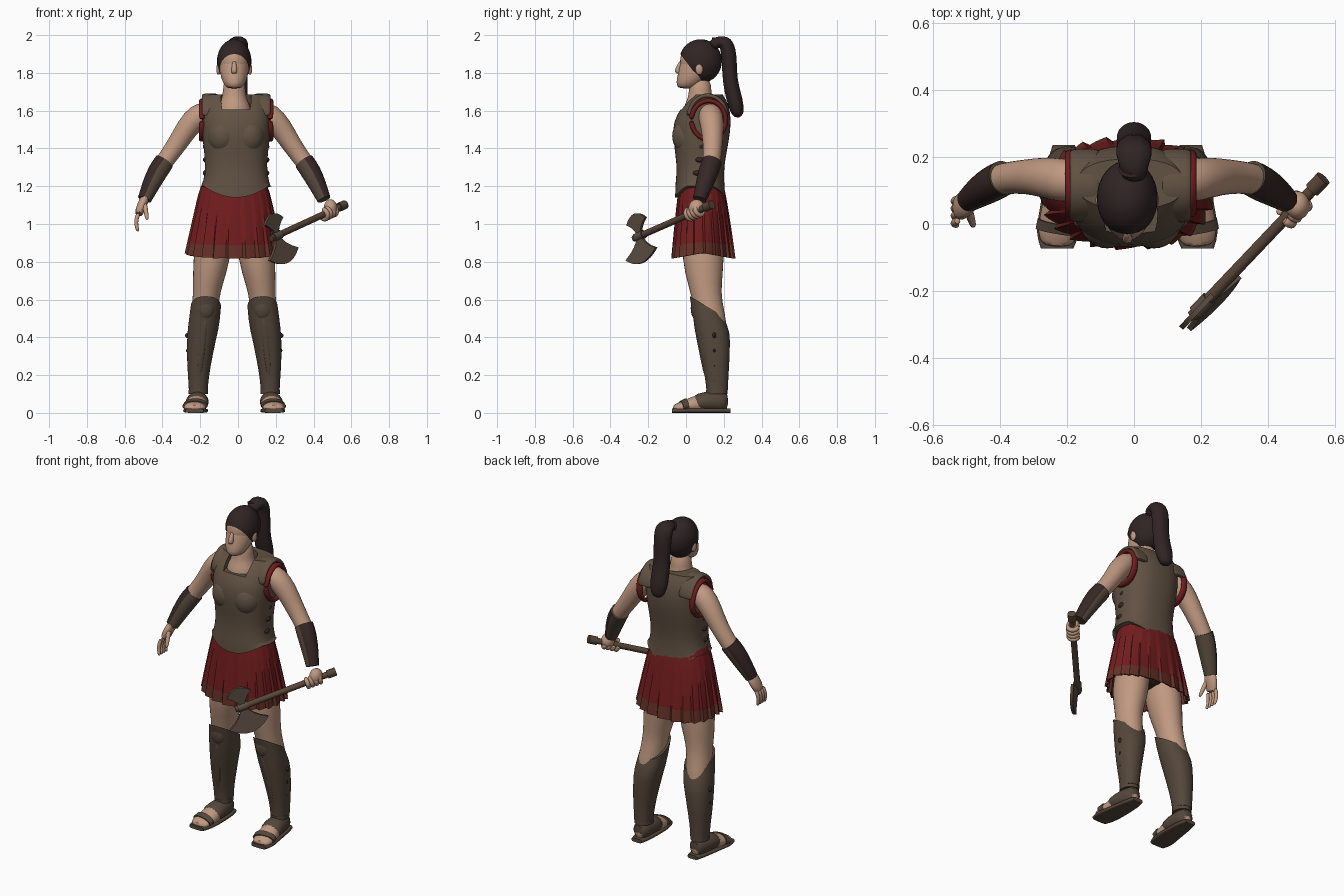
import bpy, bmesh, math
from mathutils import Vector

if "Cube" in bpy.data.objects:
    bpy.data.objects.remove(bpy.data.objects["Cube"])


def material(name, *rgb):
    m = bpy.data.materials.new(name)
    m.use_nodes = True
    m.diffuse_color = (*rgb, 1)
    m.node_tree.nodes["Principled BSDF"].inputs["Base Color"].default_value = (*rgb, 1)
    return m


SKIN = material("skin", .53, .32, .22)
LEATHER = material("leather_armour", .12, .084, .056)
BROWN = material("brown_leather", .09, .063, .043)
DARK = material("dark_leather", .036, .02, .018)
RED = material("red_cloth", .17, .012, .013)
HEM = material("hem_cloth", .13, .03, .02)
HAIR = material("dark_hair", .03, .018, .018)
METAL = material("axe_metal", .105, .073, .054)
WOOD = material("axe_wood", .1, .06, .04)

SIDES = ((1, "left"), (-1, "right"))
ACROSS, DEEP, UP = (1, 0, 0), (0, 1, 0), (0, 0, 1)
MID, CHEST = -.02, -.01


def finish(name, bm, mat, levels=0, mods=()):
    """Turn a bmesh into a smooth shaded object with its modifiers applied."""
    bmesh.ops.recalc_face_normals(bm, faces=bm.faces)
    mesh = bpy.data.meshes.new(name)
    bm.to_mesh(mesh)
    bm.free()
    mesh.materials.append(mat)
    ob = bpy.data.objects.new(name, mesh)
    bpy.context.collection.objects.link(ob)
    if levels:
        ob.modifiers.new("smooth", "SUBSURF").levels = levels
    for kind, settings in mods:
        mod = ob.modifiers.new(kind.lower(), kind)
        for key, value in settings.items():
            setattr(mod, key, value)
    bpy.ops.object.select_all(action="DESELECT")
    ob.select_set(True)
    bpy.context.view_layer.objects.active = ob
    if ob.modifiers:
        bpy.ops.object.convert(target="MESH")
    bpy.ops.object.shade_smooth_by_angle(angle=math.radians(40))
    return ob


def loft(name, rings, mat, ref=None, aspect=1, sides=16, power=2, levels=1,
         mods=(), cap=True, crisp=False, wave=None):
    """Skin rings (x, y, z, width[, depth]): level ones, or across the path if ref is given."""
    bm = bmesh.new()
    crease = bm.edges.layers.float.new("crease_edge")
    mids = [Vector(ring[:3]) for ring in rings]
    loops = []
    for i, (mid, ring) in enumerate(zip(mids, rings)):
        along = Vector(UP)
        if ref:
            along = (mids[min(i + 1, len(mids) - 1)] - mids[max(i - 1, 0)]).normalized()
        u = Vector(ref or DEEP)
        u = (u - along * u.dot(along)).normalized()
        v = along.cross(u)
        width = ring[3]
        depth = ring[4] if len(ring) > 4 else width * aspect
        loop = []
        for k in range(sides):
            angle = math.tau * k / sides
            c, s = math.cos(angle), math.sin(angle)
            swell = wave(k, i) if wave else 1
            dx = math.copysign(abs(c) ** (2 / power), c) * width * swell
            dy = math.copysign(abs(s) ** (2 / power), s) * depth * swell
            loop.append(bm.verts.new(mid + v * dx + u * dy))
        loops.append(loop)
    for low, high in zip(loops, loops[1:]):
        for k in range(sides):
            n = (k + 1) % sides
            bm.faces.new((low[k], low[n], high[n], high[k]))
    if cap:
        for end in (loops[0], loops[-1]):
            for edge in bm.faces.new(end).edges:
                edge[crease] = float(crisp)
    return finish(name, bm, mat, levels, mods)


def ball(name, loc, size, mat, cut=None):
    """An ellipsoid, optionally trimmed by a plane (point, normal)."""
    bm = bmesh.new()
    bmesh.ops.create_uvsphere(bm, u_segments=32, v_segments=20, radius=1)
    for vert in bm.verts:
        vert.co = [p + q * r for p, q, r in zip(loc, vert.co, size)]
    if cut:
        bmesh.ops.bisect_plane(bm, geom=bm.verts[:] + bm.edges[:] + bm.faces[:],
                               plane_co=cut[0], plane_no=cut[1], clear_inner=True)
    return finish(name, bm, mat)


def flip(rings, s, mid=MID):
    return [(mid + s * ring[0], *ring[1:]) for ring in rings]


def grow(rings, extra):
    return [(x, y, z, r + extra) for x, y, z, r in rings]


def arch(x, y, z, ry, rz, width, depth, turn):
    """Rings along an arc that stands in the side plane."""
    angles = [turn * k / 16 for k in range(17)]
    return [(x, y - ry * math.cos(a), z + rz * math.sin(a), width, depth) for a in angles]


def recolour(ob, mat, rule):
    ob.data.materials.append(mat)
    for face in ob.data.polygons:
        if rule(face):
            face.material_index = 1


# Head and neck
ball("skull", (MID, .07, 1.86), (.082, .101, .108), SKIN)
loft("jaw", [(MID, y, z, r) for y, z, r in (
    (0, 1.715, .04), (.02, 1.75, .063), (.05, 1.8, .079), (.065, 1.87, .08), (.07, 1.9, .07))],
    SKIN, aspect=1.18)
loft("nose", [(MID, y, z, r) for y, z, r in (
    (-.024, 1.865, .01), (-.04, 1.83, .013), (-.045, 1.808, .017), (-.038, 1.795, .013))], SKIN)
ball("lips", (MID, -.035, 1.765), (.024, .012, .012), SKIN)
for s, side in SIDES:
    ball(side + "_ear", (MID + s * .083, .07, 1.82), (.012, .02, .03), SKIN)
loft("neck", [(MID, .075, z, r) for z, r in (
    (1.56, .1), (1.62, .09), (1.66, .068), (1.7, .06), (1.78, .057))], SKIN)

# Hair
ball("hair_cap", (MID, .077, 1.862), (.091, .113, .116), HAIR,
     ((0, -.03, 1.9), Vector((0, .16, .12)).normalized()))
loft("ponytail", [(0, y, z, r) for y, z, r in (
    (.13, 1.94, .03), (.17, 1.965, .033), (.21, 1.965, .044), (.23, 1.9, .042), (.23, 1.76, .038),
    (.26, 1.65, .045), (.28, 1.56, .03))], HAIR, ref=ACROSS, aspect=1.25, levels=2,
    wave=lambda k, i: 1 + .05 * (k % 2))
loft("hair_band", [(-.01, y, y + 1.795, .04) for y in (.155, .175)], DARK, ref=ACROSS)

# Cuirass with a cut neckline
bm = bmesh.new()
bmesh.ops.create_cone(bm, segments=40, radius1=1, radius2=1, depth=.3, cap_ends=True)
for vert in bm.verts:
    vert.co = (CHEST + vert.co.x * .08, .03 + vert.co.y * .13, 1.757 + vert.co.z)
cutter = finish("neck_cutter", bm, LEATHER)
cutter.hide_render = True
cuirass = loft("cuirass", [(CHEST, y, z, a, b) for z, y, a, b in (
    (1.14, .075, .19, .133), (1.22, .073, .178, .13), (1.3, .077, .158, .122), (1.45, .08, .18, .15),
    (1.54, .085, .183, .155), (1.63, .105, .185, .125), (1.685, .12, .16, .075))],
    LEATHER, sides=32, power=2.4, crisp=True,
    mods=[("BOOLEAN", {"operation": "DIFFERENCE", "object": cutter, "solver": "EXACT"})])
bpy.data.objects.remove(cutter)
for vert in cuirass.data.vertices:
    rise = max(0, 1.2 - vert.co.z)
    vert.co.z += rise * min(1, abs((vert.co.x - CHEST) / .17) ** 2)
for s, side in SIDES:
    ball(side + "_breast_plate", (CHEST + s * .07, .017, 1.465), (.085, .09, .1), LEATHER)
    loft(side + "_shoulder_strap", flip(arch(.137, .115, 1.57, .1, .11, .012, .045, math.pi), s, CHEST),
         LEATHER, ref=ACROSS, power=3)
    loft(side + "_sleeve_edge", flip(arch(.178, .12, 1.55, .093, .105, .014, .021, math.tau), s, CHEST),
         RED, ref=ACROSS, sides=8)
    for k in range(3):
        ball(side + "_side_buckle", (CHEST + s * .162, .06 + .012 * k, 1.27 + .07 * k),
             (.014, .022, .014), DARK)

# Pleated skirt with a hem band
PLEATS = 22
flare = [(k / 6, (k / 6) ** .75) for k in range(7)]
skirt = loft("skirt", [(MID, .08 + .012 * w, 1.23 - .41 * t, .165 + .087 * w, .112 + .052 * w)
                       for t, w in flare],
             RED, sides=PLEATS * 6, power=2.3, levels=0, cap=False,
             wave=lambda k, i: 1 + .014 * i * ((k % 6) / 5 - .5),
             mods=[("SOLIDIFY", {"thickness": .008})])
recolour(skirt, HEM, lambda face: face.center.z < .885)
for vert in skirt.data.vertices:
    drop = max(0, 1 - vert.co.z)
    vert.co.z += drop * (.15 - abs(vert.co.y - .09))
loft("under_tunic", [(MID, .09, z, r) for z, r in ((.86, .1), (.93, .17), (1.18, .15))], DARK, aspect=.7)

# Legs, greaves and sandals
LEG = [(.1, .09, 1, .1), (.12, .09, .8, .1), (.14, .1, .68, .08), (.15, .11, .6, .07), (.164, .14, .46, .074),
       (.184, .155, .3, .058), (.19, .163, .18, .043), (.19, .165, .06, .04)]
FOOT = [(.19, .225, .05, .03), (.19, .18, .055, .045), (.195, .1, .055, .053), (.2, .03, .042, .06),
        (.21, -.03, .028, .062), (.21, -.07, .022, .045)]
for s, side in SIDES:
    loft(side + "_leg", flip(LEG, s), SKIN, aspect=1.13)
    greave = loft(side + "_greave", flip([(x, y, max(z, .12), r) for x, y, z, r in grow(LEG[3:], .011)], s),
                  BROWN, aspect=1.13, sides=20, power=2.2, crisp=True)
    for vert in greave.data.vertices:
        vert.co.z -= max(0, vert.co.z - .4) * 3 * (vert.co.y - .05)
    ball(side + "_knee_plate", (MID + s * .152, .055, .555), (.048, .03, .062), BROWN)
    loft(side + "_shin_ridge", flip([(.152, .05, .52, .028), (.165, .065, .42, .024), (.188, .11, .16, .014)], s),
         BROWN, aspect=.7, sides=8)
    for k in range(4):
        ball(side + "_greave_buckle", (MID + s * (.19 + .006 * k), .15, .17 + .08 * k),
             (.053, .014, .022), DARK)
    loft(side + "_ankle_strap", flip([(.19, .163, z, .053) for z in (.1, .12)], s),
         BROWN, aspect=1.1, crisp=True)
    shape = flip(FOOT, s)
    loft(side + "_foot", [(*ring, ring[2]) for ring in shape], SKIN, ref=UP)
    loft(side + "_sandal", [(x, y, z + .006, r, z) for x, y, z, r in grow(shape[:4], .008)], BROWN, ref=UP)
    toe_band = [Vector(shape[3]).lerp(Vector(shape[4]), t) for t in (.4, .9)]
    loft(side + "_toe_strap", [(x, y, z + .006, r, z) for x, y, z, r in grow(toe_band, .006)],
         BROWN, ref=UP, crisp=True)
    loft(side + "_sole", [(x, y * 1.05, .012, r, .012) for x, y, z, r in grow(shape, .004)],
         BROWN, ref=UP, power=4, crisp=True)

# Arms and bracers
ARM = [(.13, .125, 1.6, .055), (.19, .13, 1.575, .069), (.25, .14, 1.51, .061), (.3, .142, 1.425, .053),
       (.37, .138, 1.33, .047), (.405, .12, 1.28, .049), (.445, .095, 1.2, .04), (.475, .072, 1.13, .03)]
for s, side in SIDES:
    loft(side + "_arm", flip(ARM, s), SKIN, ref=DEEP)
    bracer = loft(side + "_bracer", flip(grow(ARM[4:], .007), s), BROWN, ref=DEEP, crisp=True)
    recolour(bracer, DARK, lambda face: s * face.normal.x + .6 * face.normal.z > .15)

# Axe: shaft, pommel, socket and two crescent blades
butt, tip = Vector((.56, .13, 1.1)), Vector((.175, -.275, .923))
along = (tip - butt).normalized()
flat = Vector((-along.y, along.x, 0)).normalized()
down = along.cross(flat)
down *= -math.copysign(1, down.z)
hub = tip - along * .045
for name, start, end, r, mat in (("axe_shaft", butt, tip, .018, WOOD),
                                 ("axe_pommel", butt - along * .01, butt + along * .04, .025, WOOD),
                                 ("axe_socket", hub - along * .03, hub + along * .03, .024, METAL)):
    loft(name, [(*start, r), (*end, r)], mat, ref=UP, sides=12, crisp=True)
steps = [k / 4 for k in range(5)]
inner = [(.02 + .095 * t * t, .1 * t) for t in steps]
outer = [(.115 * t, .15 - .05 * t * t) for t in steps[3::-1]]
half = inner + outer
crescent = half + [(-a, b) for a, b in half[-2::-1]]
for name, wide, tall, lean in (("large_blade", 1, 1, .2), ("small_blade", .62, -.82, 0)):
    fall = down + flat * lean
    bm = bmesh.new()
    face = bm.faces.new([bm.verts.new(hub + along * a * wide + fall * b * tall - flat * .008)
                         for a, b in crescent])
    grown = bmesh.ops.extrude_face_region(bm, geom=[face])["geom"]
    bmesh.ops.translate(bm, vec=flat * .016, verts=[g for g in grown if isinstance(g, bmesh.types.BMVert)])
    finish(name, bm, METAL)

# Left hand closed on the shaft
grip = butt + along * .125
ball("left_palm", grip + Vector((.012, .012, .022)), (.036, .042, .046), SKIN)
for k in range(4):
    knuckle = grip + along * .024 * (k - 1.5)
    curl = [.6 * j - 1.6 for j in range(9)]
    loft("left_finger", [(*(knuckle + .029 * (flat * math.cos(a) + down * math.sin(a))), .014) for a in curl],
         SKIN, ref=tuple(along), sides=8)

# Right hand hanging open
loft("right_palm", [(-.485, .073, 1.15, .026), (-.51, .06, 1.1, .026), (-.53, .04, 1.04, .024)],
     SKIN, ref=DEEP, aspect=1.65)
for k in range(4):
    loft("right_finger", [(-.525 - .016 * math.sin(j), .01 + .022 * k - .005 * j, 1.06 - .034 * j, .013 - .001 * j)
                          for j in range(4)], SKIN, ref=DEEP, sides=8)
loft("right_thumb", [(-.495 + .005 * j, .04 - .016 * j, 1.11 - .03 * j, .016 - .002 * j) for j in range(4)],
     SKIN, ref=DEEP, sides=8)
